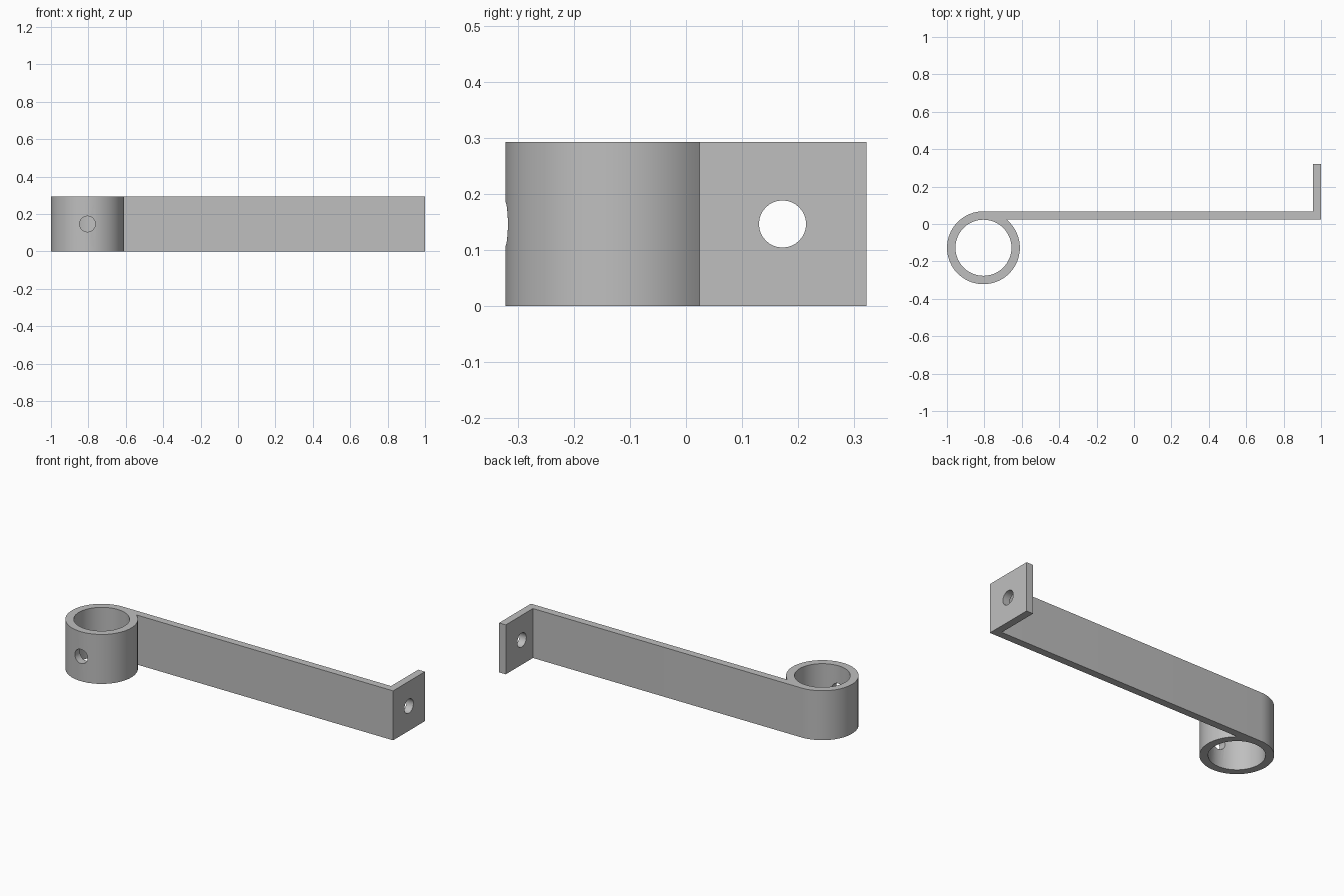
import bpy, bmesh, math
from mathutils import Matrix, Vector

cube = bpy.data.objects.get("Cube")
if cube:
    bpy.data.objects.remove(cube, do_unlink=True)

HEIGHT = 0.293
T = 0.044                       # strip thickness
CX, CY, R = -0.805, -0.127, 0.195   # ring centre and outer radius
BACK = CY + R                   # rear face of the arm
FRONT = BACK - T                # front face of the arm
END_Y = 0.322
HOLE_R = 0.042

# Steel material
steel = bpy.data.materials.new("steel_grey")
steel.use_nodes = True
colour = (0.52, 0.52, 0.52, 1)
steel.diffuse_color = colour
steel.node_tree.nodes["Principled BSDF"].inputs["Base Color"].default_value = colour


def add_object(name, bm):
    bmesh.ops.recalc_face_normals(bm, faces=bm.faces)
    mesh = bpy.data.meshes.new(name)
    bm.to_mesh(mesh)
    bm.free()
    mesh.materials.append(steel)
    obj = bpy.data.objects.new(name, mesh)
    bpy.context.collection.objects.link(obj)
    return obj


def cutter(name, radius, depth, centre, axis, segments):
    bm = bmesh.new()
    turn = Vector((0, 0, 1)).rotation_difference(Vector(axis)).to_matrix().to_4x4()
    bmesh.ops.create_cone(bm, cap_ends=True, segments=segments, radius1=radius,
                          radius2=radius, depth=depth,
                          matrix=Matrix.Translation(centre) @ turn)
    obj = add_object(name, bm)
    obj.hide_render = True
    return obj


# Bracket outline: ring arc, straight arm, bent end tab
start = math.pi / 2
stop = 2 * math.pi + math.asin((FRONT - CY) / R)
STEPS = 40
outline = []
for i in range(STEPS + 1):
    a = start + (stop - start) * i / STEPS
    outline.append((CX + R * math.cos(a), CY + R * math.sin(a)))
outline += [(1, FRONT), (1, END_Y), (1 - T, END_Y), (1 - T, BACK)]

bm = bmesh.new()
base = bm.faces.new([bm.verts.new((x, y, 0)) for x, y in outline])
top = bmesh.ops.extrude_face_region(bm, geom=[base])
bmesh.ops.translate(bm, vec=(0, 0, HEIGHT),
                    verts=[g for g in top["geom"] if isinstance(g, bmesh.types.BMVert)])
bracket = add_object("bracket", bm)

# Ring bore, set screw hole in the front wall, mounting hole in the tab
mid = HEIGHT / 2
cutters = [
    cutter("ring_bore", R - T - 0.001, 1, (CX, CY, mid), (0, 0, 1), 48),
    cutter("screw_hole", HOLE_R, 0.2, (CX, CY - R, mid), (0, 1, 0), 32),
    cutter("tab_hole", HOLE_R, 0.2, (1 - T / 2, 0.172, mid), (1, 0, 0), 32),
]
bpy.context.view_layer.objects.active = bracket
for c in cutters:
    mod = bracket.modifiers.new(c.name, 'BOOLEAN')
    mod.operation = 'DIFFERENCE'
    mod.solver = 'EXACT'
    mod.object = c
    bpy.ops.object.modifier_apply(modifier=mod.name)
    bpy.data.objects.remove(c, do_unlink=True)

# Smooth curved walls, crisp edges
bpy.ops.object.select_all(action='DESELECT')
bracket.select_set(True)
bpy.ops.object.shade_smooth_by_angle(angle=math.radians(30))
